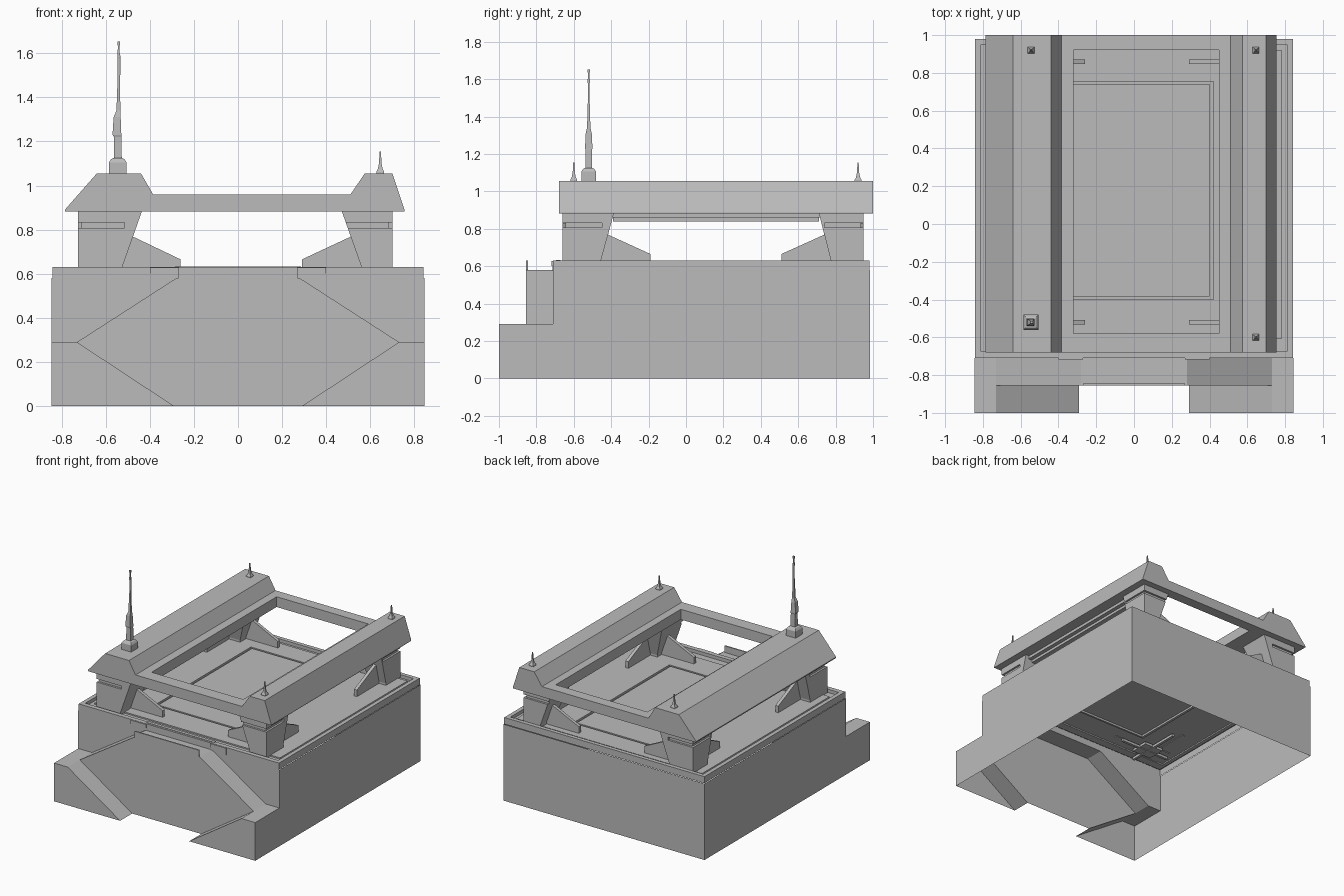
import bpy, bmesh
from mathutils import Vector

cube = bpy.data.objects.get("Cube")
if cube:
    bpy.data.objects.remove(cube, do_unlink=True)

mat = bpy.data.materials.new("grey_metal")
mat.use_nodes = True
mat.diffuse_color = (0.5, 0.5, 0.5, 1)
mat.node_tree.nodes["Principled BSDF"].inputs["Base Color"].default_value = (0.5, 0.5, 0.5, 1)


def finish(name, bm):
    bmesh.ops.remove_doubles(bm, verts=bm.verts, dist=0.0005)
    bmesh.ops.recalc_face_normals(bm, faces=bm.faces)
    me = bpy.data.meshes.new(name)
    bm.to_mesh(me)
    bm.free()
    me.materials.append(mat)
    ob = bpy.data.objects.new(name, me)
    bpy.context.collection.objects.link(ob)
    return ob


def face(bm, pts):
    return bm.faces.new([bm.verts.new(p) for p in pts])


def loft(name, loops, start=True, end=True):
    """Skin between loops with equal point counts."""
    bm = bmesh.new()
    rows = [[bm.verts.new(p) for p in loop] for loop in loops]
    n = len(rows[0])
    for a, b in zip(rows, rows[1:]):
        for i in range(n):
            j = (i + 1) % n
            bm.faces.new((a[i], a[j], b[j], b[i]))
    if start:
        bm.faces.new(rows[0][::-1])
    if end:
        bm.faces.new(rows[-1])
    return finish(name, bm)


def rect(x0, x1, y0, y1, z):
    return [(x0, y0, z), (x1, y0, z), (x1, y1, z), (x0, y1, z)]


def box(name, x0, x1, y0, y1, z0, z1):
    return loft(name, [rect(x0, x1, y0, y1, z0), rect(x0, x1, y0, y1, z1)])


def along_y(name, prof, y0, y1):
    return loft(name, [[(x, y, z) for x, z in prof] for y in (y0, y1)])


# Hollow hull, open underneath, with a six-sided front panel between two wedges
W, BACK, FRONT, PANEL, NOSE = 0.845, 0.985, -0.71, -0.855, -1.0
MID, TOP = 0.29, 0.58
bm = bmesh.new()
for s in (-1, 1):
    w, h, t, b = s * W, s * 0.73, s * 0.28, s * 0.29

    def wall(a, c, y0, y1):
        face(bm, [(a[0], y0, a[1]), (c[0], y0, c[1]), (c[0], y1, c[1]), (a[0], y1, a[1])])

    def flat(pts, y):
        face(bm, [(x, y, z) for x, z in pts])

    wall((w, 0), (w, MID), NOSE, FRONT)
    wall((w, 0), (w, MID), FRONT, BACK)
    wall((w, MID), (w, TOP), FRONT, BACK)
    wall((w, MID), (h, MID), NOSE, PANEL)
    wall((w, MID), (h, MID), PANEL, FRONT)
    wall((h, MID), (b, 0), NOSE, PANEL)
    wall((h, MID), (t, TOP), PANEL, FRONT)
    flat([(w, 0), (w, MID), (h, MID), (b, 0)], NOSE)
    flat([(w, MID), (w, TOP), (t, TOP), (h, MID)], FRONT)
    flat([(0, 0), (b, 0), (h, MID), (t, TOP), (0, TOP)], PANEL)
    wall((t, TOP), (0, TOP), PANEL, FRONT)
    flat([(0, 0), (w, 0), (w, MID), (w, TOP), (0, TOP)], BACK)
finish("hull", bm)

# Deck lid: rim, sunken floor, raised plate and a rectangular groove
lid, rim = (-0.841, 0.841, FRONT, 0.98), (-0.81, 0.81, -0.675, 0.95)
plate = (-0.78, 0.78, -0.61, 0.92)
g_out, g_in = (-0.42, 0.42, -0.4, 0.755), (-0.4, 0.4, -0.385, 0.74)
steps = [(lid, TOP), (lid, 0.63), (rim, 0.63), (rim, 0.605), (plate, 0.605), (plate, 0.615),
         (g_out, 0.615), (g_out, 0.6), (g_in, 0.6), (g_in, 0.615)]
loft("deck", [rect(*r, z) for r, z in steps], start=False)

# Front lip and catches
box("front_lip", -0.27, 0.27, PANEL, PANEL + 0.01, TOP, 0.63)
for s in (-1, 1):
    a, b = sorted((s * 0.27, s * 0.4))
    box("catch", a, b, FRONT - 0.008, FRONT, 0.6, 0.628)
    box("catch_base", a, b, FRONT - 0.004, FRONT, 0.575, 0.6)
box("front_bar", -0.285, 0.285, -0.695, -0.67, 0.62, 0.633)


# Corner pillars: straight outside, leaning inside, slotted, with two gussets each
def pillar(label, xo, xt, xb, yo, yt, yb, fin_x, fin_y, gx, gy):
    def ring(xi, yi, z):
        return [(xo, yo, z), (xi, yo, z), (xi, yi, z), (xo, yi, z)]

    ob = loft(label + "_pillar", [ring(xb, yb, 0.61), ring(xb, yb, 0.63), ring(xt, yt, 0.885)])
    sx, sy = (1 if xt > xo else -1), (1 if yt > yo else -1)
    # L-shaped cutter wrapping the outer corner
    o, d, r = -0.02, 0.015, 0.21
    ell = [(o, o), (r, o), (r, d), (d, d), (d, r), (o, r)]
    cut = loft(label + "_slot_cutter",
               [[(xo + sx * u, yo + sy * v, z) for u, v in ell] for z in (0.808, 0.832)])
    cut.hide_render = True
    cut.hide_set(True)
    cut.display_type = 'WIRE'
    mod = ob.modifiers.new("slot", 'BOOLEAN')
    mod.operation, mod.object, mod.solver = 'DIFFERENCE', cut, 'EXACT'
    bpy.context.view_layer.objects.active = ob
    bpy.ops.object.modifier_apply(modifier=mod.name)
    bpy.data.objects.remove(cut, do_unlink=True)
    # Gussets, one across and one lengthwise
    xm, ym = (xt + xb) / 2, (yt + yb) / 2
    across = [(xb - sx * 0.02, 0.61), (xm, 0.77), (fin_x, 0.665), (fin_x, 0.61)]
    along_y(label + "_cross_gusset", across, gy - 0.012, gy + 0.012)
    along = [(yb - sy * 0.02, 0.61), (ym, 0.77), (fin_y, 0.665), (fin_y, 0.61)]
    loft(label + "_long_gusset", [[(x, y, z) for y, z in along] for x in (gx - 0.012, gx + 0.012)])


x_sides = {"right": (-0.725, -0.435, -0.525), "left": (0.7, 0.47, 0.56)}
y_sides = {"front": (-0.66, -0.385, -0.455), "back": (0.95, 0.71, 0.775)}
for xn, xs in x_sides.items():
    for yn, ys in y_sides.items():
        pillar(yn + "_" + xn, *xs, *ys, -0.26 if xn == "right" else 0.29,
               -0.19 if yn == "front" else 0.51, -0.63 if xn == "right" else 0.63,
               -0.52 if yn == "front" else 0.86)

# Top frame: two long beams, two cross bars, ribs under the beams
F0, F1, LOW, BAR, HIGH = -0.68, 1.0, 0.882, 0.96, 1.055
along_y("right_beam", [(-0.785, LOW), (-0.785, 0.89), (-0.64, HIGH), (-0.44, HIGH), (-0.385, BAR),
                       (-0.32, BAR), (-0.32, LOW)], F0, F1)
along_y("left_beam", [(0.755, LOW), (0.755, 0.89), (0.7, HIGH), (0.575, HIGH), (0.51, BAR),
                      (0.45, BAR), (0.45, LOW)], F0, F1)
box("front_cross_bar", -0.32, 0.45, F0, -0.58, LOW, BAR)
box("back_cross_bar", -0.32, 0.45, 0.92, F1, LOW, BAR)
for x in (-0.58, 0.59):
    box("beam_rib", x - 0.08, x + 0.08, -0.4, 0.72, 0.86, LOW)
    box("beam_rib_lower", x - 0.05, x + 0.05, -0.39, 0.71, 0.84, 0.86)


# Masts: square sections stacked by height
def mast(name, x, y, sections):
    loft(name, [rect(x + o - h, x + o + h, y - h, y + h, z) for z, h, o in sections])


mast("tall_mast", -0.545, -0.52,
     [(HIGH, 0.04, 0), (1.105, 0.04, 0), (1.12, 0.03, 0), (1.125, 0.018, 0), (1.22, 0.017, 0),
      (1.23, 0.02, -0.004), (1.31, 0.016, -0.003), (1.34, 0.009, 0.003), (1.48, 0.005, 0.004), (1.65, 0.004, 0.004)])
box("mast_tip", -0.547, -0.535, -0.526, -0.514, 1.58, 1.6)
box("mast_whip", -0.536, -0.532, -0.522, -0.518, 1.5, 1.59)
box("mast_cap", -0.547, -0.535, -0.526, -0.514, 1.635, 1.652)
for x, y in ((-0.545, 0.92), (0.645, 0.92), (0.645, -0.6)):
    mast("short_mast", x, y, [(HIGH, 0.018, 0), (1.062, 0.018, 0), (1.075, 0.011, 0),
                              (1.1, 0.006, 0), (1.155, 0.003, 0)])

# Cross-shaped fitting on the underside of the deck
box("under_fitting", -0.62, -0.46, -0.56, -0.42, 0.58, 0.6)
box("under_arm_across", -0.72, -0.3, -0.5, -0.48, 0.575, 0.595)
box("under_arm_along", -0.55, -0.53, -0.65, -0.2, 0.575, 0.595)
